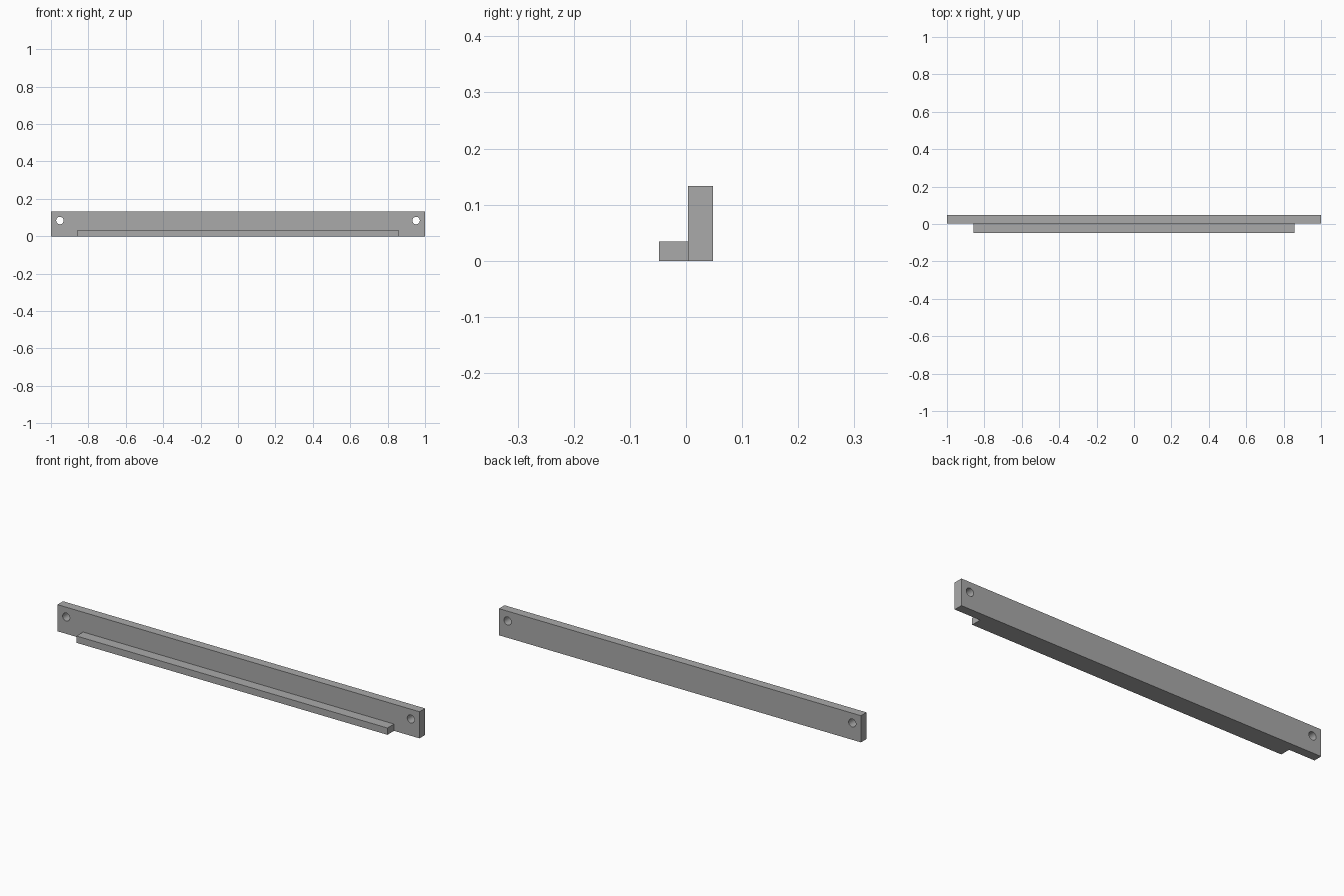
import bpy
import math

default = bpy.data.objects.get("Cube")
if default:
    bpy.data.objects.remove(default, do_unlink=True)

grey = bpy.data.materials.new("plain grey")
grey.use_nodes = True
colour = (0.4, 0.4, 0.4, 1)
grey.diffuse_color = colour
grey.node_tree.nodes["Principled BSDF"].inputs["Base Color"].default_value = colour


def box(name, half_width, y0, y1, height):
    """Box standing on the ground, centred on x = 0."""
    bpy.ops.mesh.primitive_cube_add(size=1, location=(0, (y0 + y1) / 2, height / 2))
    obj = bpy.context.object
    obj.name = name
    obj.scale = (2 * half_width, y1 - y0, height)
    bpy.ops.object.transform_apply(location=False, rotation=False, scale=True)
    obj.data.materials.append(grey)
    return obj


# Upright rail and the shorter ledge along its front foot
rail = box("back_rail", 1.0, 0.004, 0.048, 0.133)
ledge = box("front_ledge", 0.859, -0.048, 0.004, 0.034)

# Screw hole through each end of the rail
for side in (-1, 1):
    bpy.ops.mesh.primitive_cylinder_add(
        vertices=32, radius=0.02, depth=0.2,
        location=(side * 0.952, 0.026, 0.084), rotation=(math.pi / 2, 0, 0))
    cutter = bpy.context.object
    cutter.name = "hole_cutter"
    cutter.hide_render = True
    cutter.data.materials.append(grey)
    cut = rail.modifiers.new("screw_hole", "BOOLEAN")
    cut.operation = "DIFFERENCE"
    cut.solver = "EXACT"
    cut.object = cutter
    bpy.context.view_layer.objects.active = rail
    bpy.ops.object.modifier_apply(modifier=cut.name)
    bpy.data.objects.remove(cutter, do_unlink=True)

# Smooth hole walls, sharp box edges
bpy.ops.object.select_all(action="DESELECT")
rail.select_set(True)
bpy.context.view_layer.objects.active = rail
bpy.ops.object.shade_smooth_by_angle(angle=math.radians(30))
